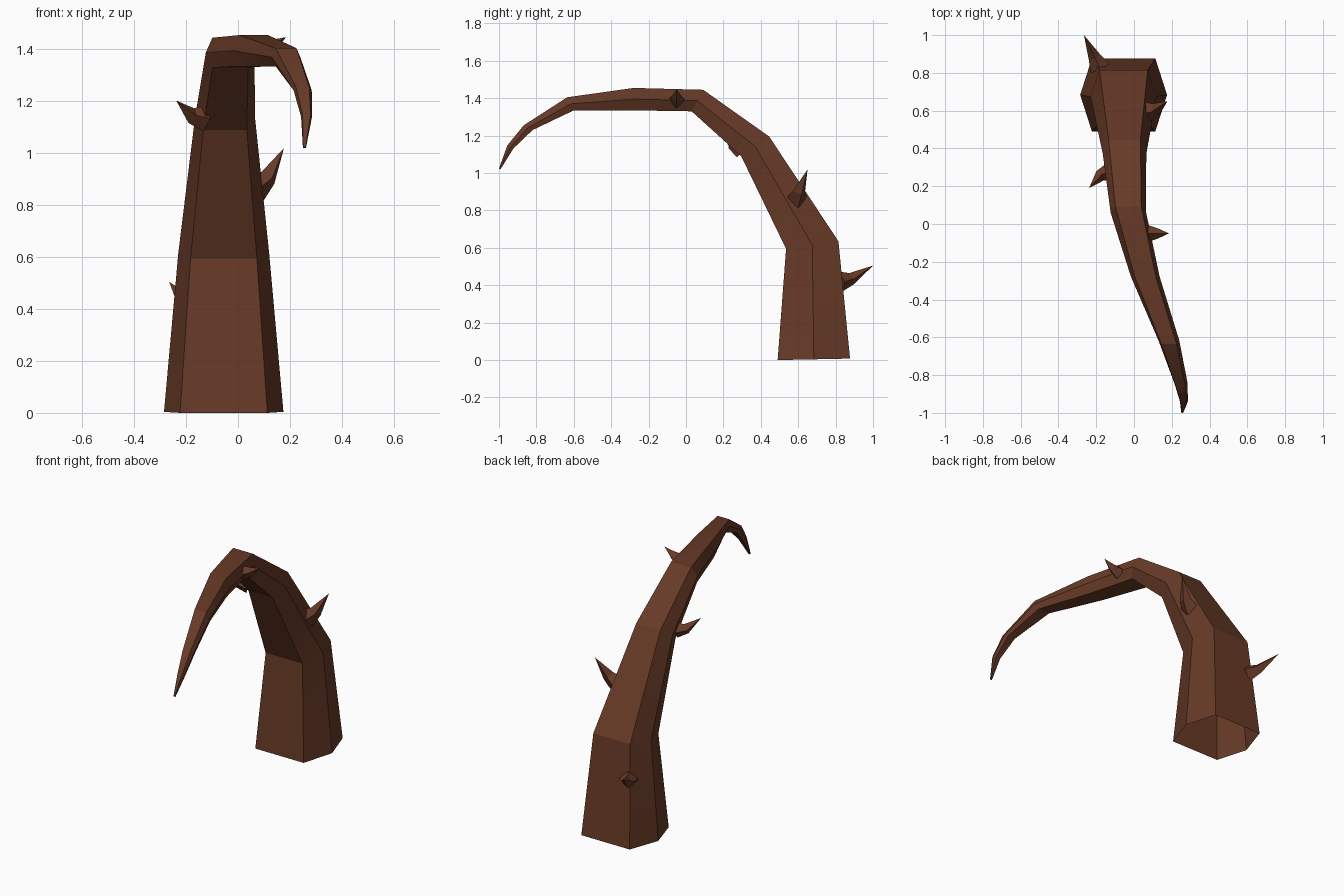
import bpy, bmesh, math
from mathutils import Vector

if "Cube" in bpy.data.objects:
    bpy.data.objects.remove(bpy.data.objects["Cube"])

brown = bpy.data.materials.new("dark brown")
brown.diffuse_color = (0.135, 0.042, 0.02, 1)
brown.use_nodes = True
brown.node_tree.nodes["Principled BSDF"].inputs["Base Color"].default_value = brown.diffuse_color


def finish(name, bm, smooth_angle=None):
    bmesh.ops.recalc_face_normals(bm, faces=bm.faces)
    me = bpy.data.meshes.new(name)
    bm.to_mesh(me)
    bm.free()
    me.materials.append(brown)
    ob = bpy.data.objects.new(name, me)
    bpy.context.collection.objects.link(ob)
    if smooth_angle:
        bpy.ops.object.select_all(action='DESELECT')
        ob.select_set(True)
        bpy.context.view_layer.objects.active = ob
        bpy.ops.object.shade_smooth_by_angle(angle=math.radians(smooth_angle))
    return ob


def bridge(bm, a, b):
    n = len(a)
    for i in range(n):
        bm.faces.new((a[i], a[(i + 1) % n], b[(i + 1) % n], b[i]))


# Tentacle: hexagonal rings as (centre x, half width, inner y, z, outer y, z)
rings = [
    (-0.055, 0.230, 0.490, 0.000, 0.877, 0.008),
    (-0.055, 0.175, 0.535, 0.595, 0.815, 0.635),
    (-0.050, 0.115, 0.295, 1.090, 0.445, 1.195),
    (-0.030, 0.094, 0.030, 1.330, 0.092, 1.445),
    (0.060, 0.076, -0.280, 1.335, -0.280, 1.455),
    (0.185, 0.055, -0.600, 1.335, -0.635, 1.405),
    (0.249, 0.035, -0.820, 1.230, -0.868, 1.255),
    (0.264, 0.021, -0.922, 1.132, -0.955, 1.148),
    (0.256, 0.006, -0.992, 1.020, -1.000, 1.024),
]
bm = bmesh.new()
loops = []
for cx, w, yi, zi, yo, zo in rings:
    h = w * 0.73
    ym, zm = (yi + yo) / 2, (zi + zo) / 2
    pts = [(cx - h, yi, zi), (cx + h, yi, zi), (cx + w, ym, zm),
           (cx + h, yo, zo), (cx - h, yo, zo), (cx - w, ym, zm)]
    loops.append([bm.verts.new(p) for p in pts])
for a, b in zip(loops, loops[1:]):
    bridge(bm, a, b)
bm.faces.new(loops[-1])          # closed tip, open base
finish("tentacle", bm, 20)


# Thorns: bent four-sided spikes (root, bend, tip, root radius)
def thorn(name, root, bend, tip, r):
    root, bend, tip = Vector(root), Vector(bend), Vector(tip)
    bm = bmesh.new()
    rows = []
    for c, d, rad in ((root, bend - root, r), (bend, tip - root, r * 0.6)):
        q = d.to_track_quat('Z', 'Y')
        rows.append([bm.verts.new(c + q @ Vector((
            rad * math.cos(math.pi / 2 * k), rad * math.sin(math.pi / 2 * k), 0)))
            for k in range(4)])
    bridge(bm, *rows)
    top = bm.verts.new(tip)
    for k in range(4):
        bm.faces.new((rows[1][k], rows[1][(k + 1) % 4], top))
    bm.faces.new(rows[0])
    finish(name, bm)


thorn("thorn_back", (-0.18, 0.825, 0.42), (-0.21, 0.885, 0.435), (-0.265, 1.0, 0.505), 0.055)
thorn("thorn_right", (0.06, 0.59, 0.86), (0.115, 0.605, 0.905), (0.177, 0.65, 1.02), 0.06)
thorn("thorn_left", (-0.125, 0.275, 1.135), (-0.18, 0.255, 1.145), (-0.238, 0.19, 1.203), 0.052)
thorn("thorn_upper", (0.07, -0.05, 1.39), (0.125, -0.05, 1.41), (0.185, -0.05, 1.447), 0.046)
